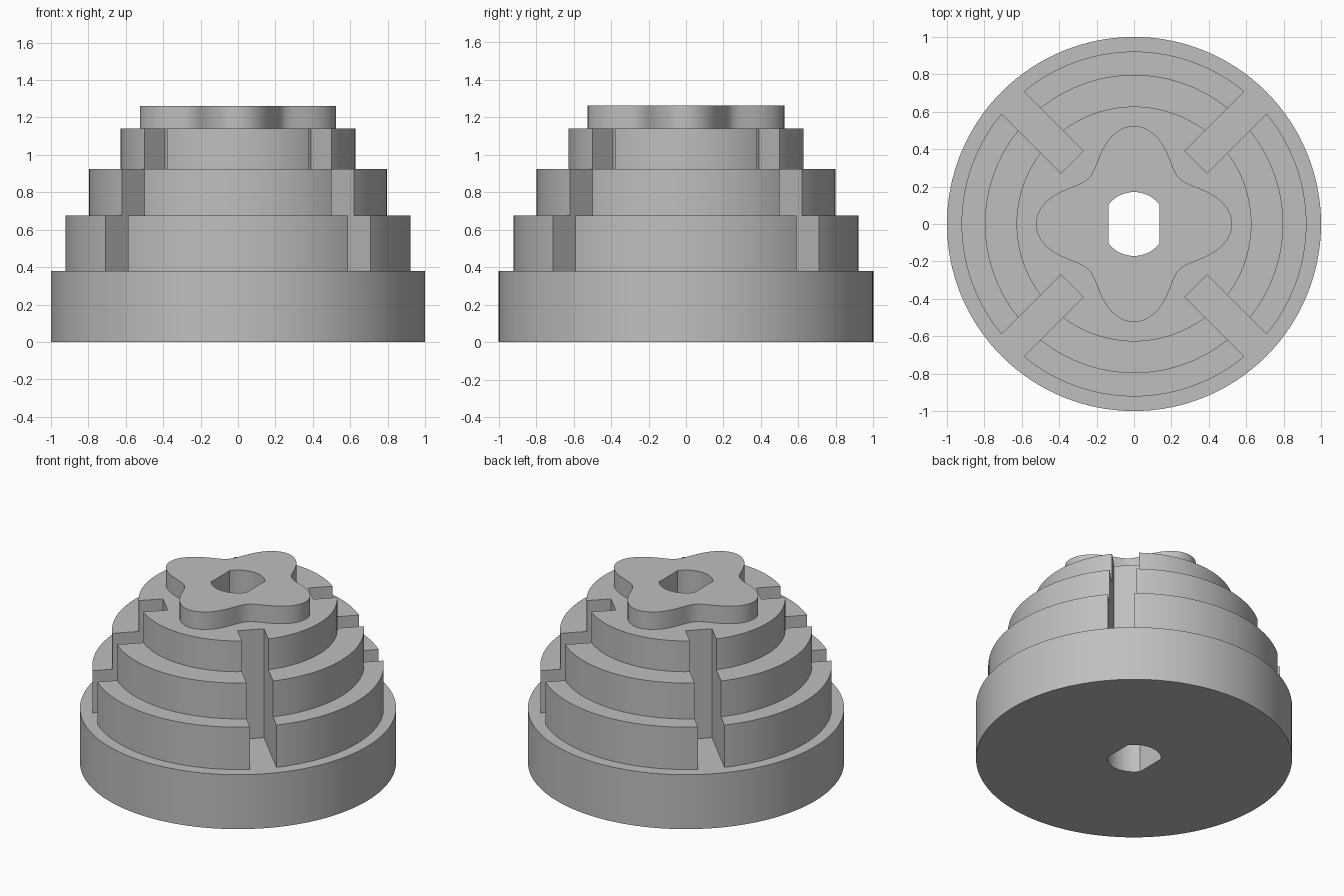
import bpy, bmesh
from math import sin, cos, pi, asin, radians

old = bpy.data.objects.get("Cube")
if old:
    bpy.data.objects.remove(old, do_unlink=True)

SEGMENTS = 128
BASE_TOP, CAM_TOP = 0.38, 1.262
TIERS = [(1.0, BASE_TOP), (0.922, 0.675), (0.797, 0.925), (0.628, 1.14)]

grey = bpy.data.materials.new("grey plastic")
grey.use_nodes = True
colour = (0.52, 0.52, 0.52, 1)
grey.diffuse_color = colour
grey.node_tree.nodes["Principled BSDF"].inputs["Base Color"].default_value = colour


def make_object(name, bm):
    bmesh.ops.recalc_face_normals(bm, faces=bm.faces)
    mesh = bpy.data.meshes.new(name)
    bm.to_mesh(mesh)
    bm.free()
    mesh.materials.append(grey)
    obj = bpy.data.objects.new(name, mesh)
    bpy.context.collection.objects.link(obj)
    return obj


def prism(name, outline, bottom, top):
    """Extrude a closed outline upwards."""
    bm = bmesh.new()
    face = bm.faces.new([bm.verts.new((x, y, bottom)) for x, y in outline])
    grown = bmesh.ops.extrude_face_region(bm, geom=[face])["geom"]
    verts = [v for v in grown if isinstance(v, bmesh.types.BMVert)]
    bmesh.ops.translate(bm, verts=verts, vec=(0, 0, top - bottom))
    return make_object(name, bm)


def ring(radius_at):
    angles = [2 * pi * i / SEGMENTS for i in range(SEGMENTS)]
    return [(radius_at(a) * cos(a), radius_at(a) * sin(a)) for a in angles]


def stepped_body(name):
    """Stack of shrinking round tiers as one closed surface."""
    bm = bmesh.new()
    loops, floor = [], 0
    for radius, top in TIERS:
        for z in (floor, top):
            loops.append([bm.verts.new((x, y, z)) for x, y in ring(lambda a: radius)])
        floor = top
    for low, high in zip(loops, loops[1:]):
        for i in range(SEGMENTS):
            j = (i + 1) % SEGMENTS
            bm.faces.new((low[i], low[j], high[j], high[i]))
    bm.faces.new(loops[0])
    bm.faces.new(loops[-1])
    return make_object(name, bm)


def combine(target, tool, operation):
    mod = target.modifiers.new(operation.title(), "BOOLEAN")
    mod.operation, mod.solver, mod.object = operation, "EXACT", tool
    bpy.context.view_layer.objects.active = target
    bpy.ops.object.modifier_apply(modifier=mod.name)
    bpy.data.objects.remove(tool, do_unlink=True)


body = stepped_body("stepped_body")

# Four-lobed cam on top
cam = prism("lobed_cam", ring(lambda a: 0.435 + 0.09 * cos(4 * a)), 1.0, CAM_TOP)
combine(body, cam, "UNION")

# Diagonal slots through the upper tiers
for k in range(4):
    a = radians(45 + 90 * k)
    corners = [(0.467, -0.085), (1.2, -0.085), (1.2, 0.085), (0.467, 0.085)]
    outline = [(u * cos(a) - v * sin(a), u * sin(a) + v * cos(a)) for u, v in corners]
    combine(body, prism("slot_cutter", outline, BASE_TOP, 1.5), "DIFFERENCE")

# Double-flat shaft hole
HOLE_RADIUS, FLAT = 0.171, 0.137
half = asin(FLAT / HOLE_RADIUS)
arc = [-half + 2 * half * i / 24 for i in range(25)]
outline = [(HOLE_RADIUS * sin(t), HOLE_RADIUS * cos(t)) for t in arc]
outline += [(-x, -y) for x, y in outline]
combine(body, prism("hole_cutter", outline, -0.5, 2), "DIFFERENCE")

bpy.ops.object.select_all(action="DESELECT")
body.select_set(True)
bpy.context.view_layer.objects.active = body
bpy.ops.object.shade_smooth_by_angle(angle=radians(30))
